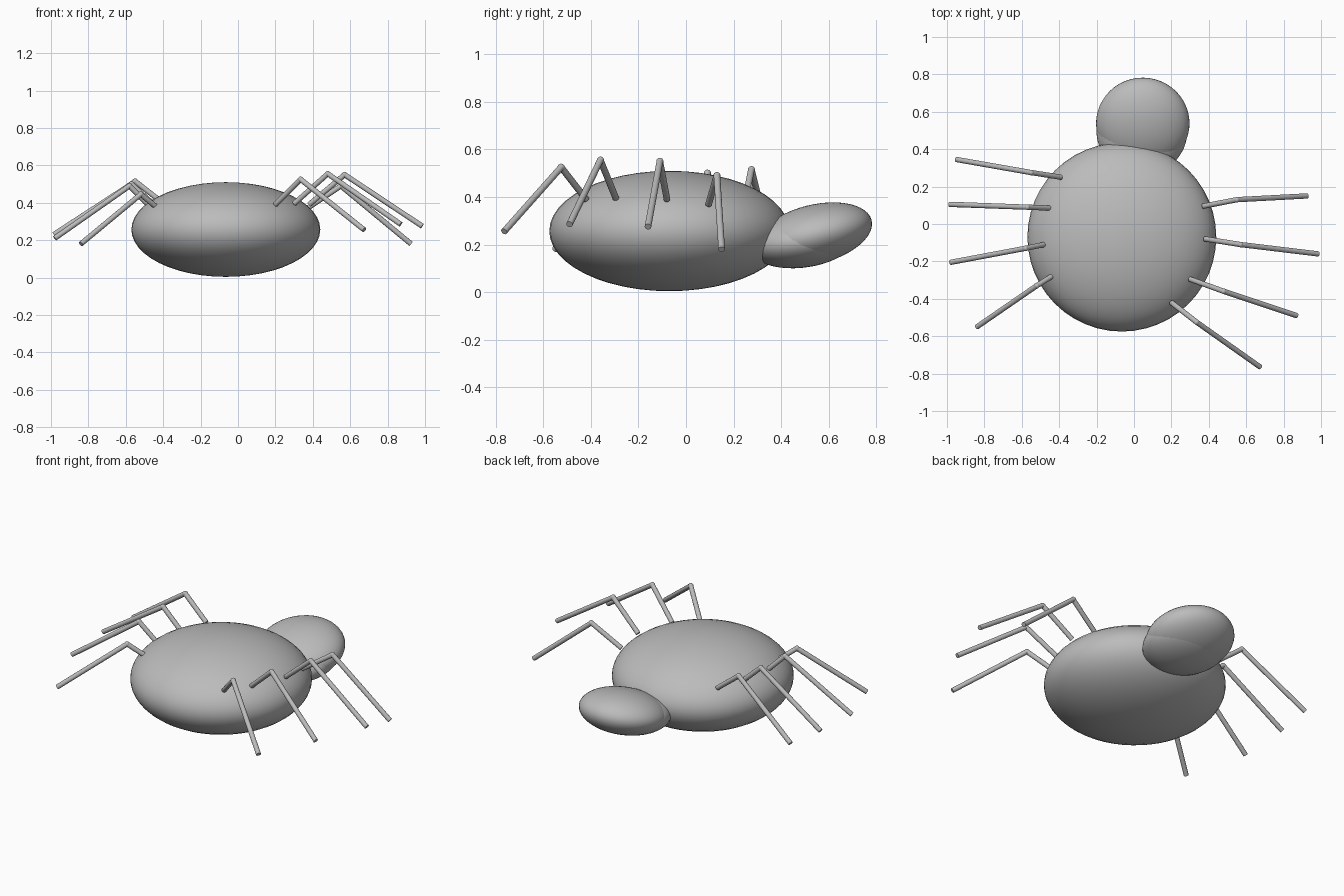
import bpy
from math import radians
from mathutils import Vector

cube = bpy.data.objects.get("Cube")
if cube:
    bpy.data.objects.remove(cube, do_unlink=True)

grey = bpy.data.materials.new("plain_grey")
grey.use_nodes = True
grey.diffuse_color = (0.5, 0.5, 0.5, 1)
grey.node_tree.nodes["Principled BSDF"].inputs["Base Color"].default_value = (0.5, 0.5, 0.5, 1)


def finish(name):
    obj = bpy.context.object
    obj.name = name
    obj.data.materials.append(grey)
    bpy.ops.object.shade_smooth_by_angle(angle=radians(40))
    return obj


def ellipsoid(name, centre, radii, tilt=(0, 0, 0)):
    bpy.ops.mesh.primitive_uv_sphere_add(segments=48, ring_count=24, location=centre)
    obj = bpy.context.object
    obj.scale = radii
    obj.rotation_euler = [radians(a) for a in tilt]
    return finish(name)


def rod(name, start, end, radius=0.014):
    a, b = Vector(start), Vector(end)
    bpy.ops.mesh.primitive_cylinder_add(vertices=16, radius=radius, depth=(b - a).length,
                                        location=(a + b) / 2)
    bpy.context.object.rotation_euler = (b - a).to_track_quat("Z", "Y").to_euler()
    return finish(name)


# Flattened body, tilted head and the collar that joins them
ellipsoid("body", (-0.065, -0.07, 0.257), (0.505, 0.505, 0.253))
ellipsoid("head", (0.047, 0.538, 0.242), (0.25, 0.25, 0.125), (14, 0, 0))
ellipsoid("collar", (0.042, 0.495, 0.222), (0.243, 0.235, 0.118), (8, 3, -8))

# Legs: base, knee and tip, ordered from the front
legs = {
    "left": [
        ((0.20, -0.42, 0.39), (0.335, -0.525, 0.525), (0.675, -0.765, 0.255)),
        ((0.30, -0.295, 0.395), (0.48, -0.36, 0.555), (0.87, -0.49, 0.285)),
        ((0.38, -0.08, 0.39), (0.57, -0.11, 0.55), (0.985, -0.16, 0.275)),
        ((0.37, 0.095, 0.37), (0.55, 0.13, 0.49), (0.925, 0.15, 0.18)),
    ],
    "right": [
        ((-0.44, -0.28, 0.38), (-0.52, -0.33, 0.445), (-0.84, -0.55, 0.18)),
        ((-0.48, -0.11, 0.39), (-0.58, -0.13, 0.49), (-0.98, -0.205, 0.21)),
        ((-0.45, 0.085, 0.39), (-0.57, 0.09, 0.50), (-0.985, 0.105, 0.23)),
        ((-0.39, 0.25, 0.39), (-0.55, 0.275, 0.515), (-0.95, 0.345, 0.235)),
    ],
}
for side, rows in legs.items():
    for i, (base, knee, tip) in enumerate(rows, 1):
        rod(f"{side}_upper_leg_{i}", base, knee)
        rod(f"{side}_lower_leg_{i}", knee, tip)
        ellipsoid(f"{side}_knee_{i}", knee, (0.015, 0.015, 0.015))
